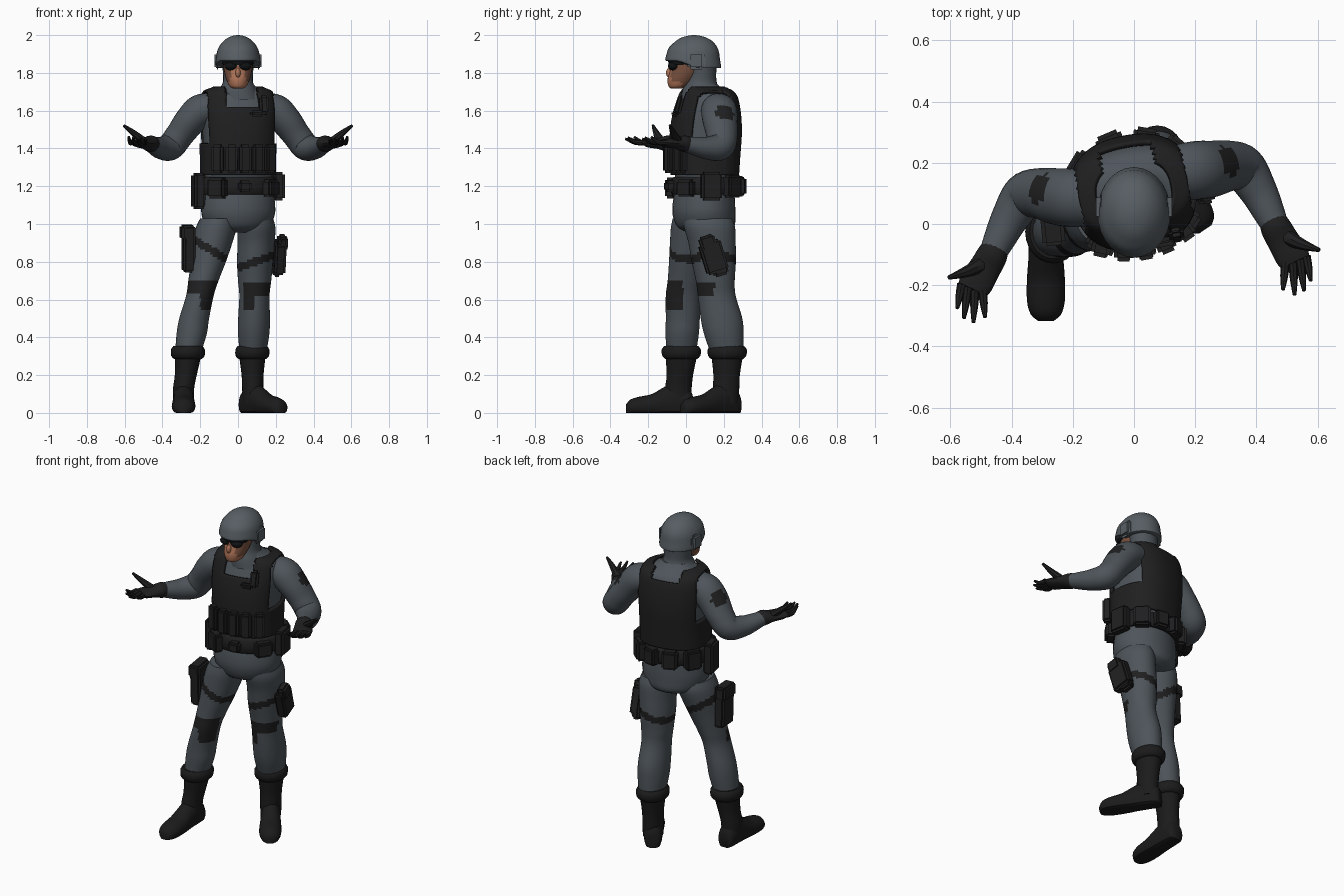
import bpy, bmesh, math
from mathutils import Vector, Matrix

if "Cube" in bpy.data.objects:
    bpy.data.objects.remove(bpy.data.objects["Cube"])

def material(name, rgb):
    m = bpy.data.materials.new(name)
    m.diffuse_color = (*rgb, 1)
    m.use_nodes = True
    m.node_tree.nodes["Principled BSDF"].inputs["Base Color"].default_value = m.diffuse_color
    return m

CLOTH = material("slate_cloth", (0.075, 0.089, 0.102))
SHELL = material("helmet_grey", (0.095, 0.112, 0.125))
BLACK = material("black_gear", (0.014, 0.014, 0.015))
LEATHER = material("boot_black", (0.011, 0.011, 0.011))
LENS = material("dark_lens", (0.005, 0.006, 0.007))
SKIN = material("skin", (0.42, 0.17, 0.095))
SHADE = material("tanned_skin", (0.20, 0.085, 0.05))

TURN = math.radians(11)          # the trunk is turned towards its left

def turned(u, v, z):
    c, s = math.cos(TURN), math.sin(TURN)
    return Vector((u * c - v * s, 0.1 + u * s + v * c, z))

def dense(keys, n):
    """Catmull-Rom interpolation between key tuples."""
    out = []
    for i in range(len(keys) - 1):
        p = [keys[max(0, min(len(keys) - 1, i + d))] for d in (-1, 0, 1, 2)]
        for j in range(n):
            t = j / n
            out.append([0.5 * (2 * b + (c - a) * t + (2 * a - 5 * b + 4 * c - d) * t * t
                               + (3 * b - a - 3 * c + d) * t ** 3) for a, b, c, d in zip(*p)])
    return out + [list(keys[-1])]

def finish(bm, name, mats):
    bmesh.ops.recalc_face_normals(bm, faces=bm.faces)
    me = bpy.data.meshes.new(name)
    bm.to_mesh(me)
    bm.free()
    for m in mats:
        me.materials.append(m)
    ob = bpy.data.objects.new(name, me)
    bpy.context.collection.objects.link(ob)
    return ob

def skin(name, rings, *mats, paint=None, keep=None):
    """Closed surface over point rings; paint picks materials, keep drops faces."""
    bm = bmesh.new()
    loops = [[bm.verts.new(p) for p in r] for r in rings]
    n = len(rings[0])
    for a, b in zip(loops, loops[1:]):
        for i in range(n):
            bm.faces.new((a[i], a[(i + 1) % n], b[(i + 1) % n], b[i]))
    if keep:
        drop = [f for f in bm.faces if not keep(f.calc_center_median())]
        bmesh.ops.delete(bm, geom=drop, context='FACES')
    else:
        bm.faces.new(loops[0])
        bm.faces.new(loops[-1])
    if paint:
        for f in bm.faces:
            f.material_index = int(paint(f.calc_center_median()))
    return finish(bm, name, mats)

def ellipse(x, y, z, rx, ry, n=24, power=2.0, place=lambda x, y, z: Vector((x, y, z))):
    pts = []
    for i in range(n):
        c, s = math.cos(math.tau * i / n), math.sin(math.tau * i / n)
        k = (abs(c) ** power + abs(s) ** power) ** (-1 / power)
        pts.append(place(x + rx * c * k, y + ry * s * k, z))
    return pts

def stack(keys, sub=4, **kw):
    return [ellipse(*k, **kw) for k in dense(keys, sub)]

def tube(keys, sub=4, n=16):
    """Rings across a path; keys are x, y, z, half width, half height."""
    ks = dense(keys, sub)
    pts = [Vector(k[:3]) for k in ks]
    rings = []
    for i, k in enumerate(ks):
        t = (pts[min(i + 1, len(ks) - 1)] - pts[max(i - 1, 0)]).normalized()
        side = t.cross(Vector((0, 0, 1))).normalized()
        up = side.cross(t)
        rings.append([pts[i] + side * k[3] * math.cos(math.tau * j / n)
                      + up * k[4] * math.sin(math.tau * j / n) for j in range(n)])
    return rings

def block(name, loc, size, mat, yaw=0.0, tilt=0.0, bevel=0.012):
    bm = bmesh.new()
    bmesh.ops.create_cube(bm, size=1)
    bmesh.ops.scale(bm, vec=size, verts=bm.verts)
    bmesh.ops.bevel(bm, geom=bm.edges[:], offset=bevel, segments=2, affect='EDGES')
    bm.transform(Matrix.Translation(loc) @ Matrix.Rotation(yaw, 4, 'Z') @ Matrix.Rotation(tilt, 4, 'X'))
    return finish(bm, name, [mat])

def ball(name, loc, size, mat):
    bm = bmesh.new()
    bmesh.ops.create_uvsphere(bm, u_segments=16, v_segments=10, radius=1)
    bm.transform(Matrix.Translation(loc) @ Matrix.Diagonal((*size, 1)))
    return finish(bm, name, [mat])

# Trunk: cloth body and a vest shell around it
trunk = [(0, 0, 1.17, .185, .15), (0, 0, 1.26, .18, .155), (0, 0, 1.36, .18, .162),
         (0, .005, 1.48, .185, .165), (0, .01, 1.58, .19, .155), (0, .015, 1.65, .185, .135),
         (0, .012, 1.69, .165, .115), (0, 0, 1.715, .11, .09), (0, -.01, 1.74, .08, .075)]
skin("torso", stack(trunk, 4, n=32, power=2.4, place=turned), CLOTH)

def vest_area(p):
    c, s = math.cos(TURN), math.sin(TURN)
    u, v = p.x * c + (p.y - .1) * s, -p.x * s + (p.y - .1) * c
    if p.z < 1.42:
        return True
    neck = abs(u) < .09 and p.z > (1.62 if v < 0 else 1.675)
    return abs(u) < .178 and p.z < 1.728 and not neck

shell = [(x, y, z + (.012 if z > 1.6 else 0), a + .02, b + .022) for x, y, z, a, b in trunk[1:]]
vest = skin("vest", stack(shell, 9, n=72, power=2.4, place=turned), BLACK, keep=vest_area)
mod = vest.modifiers.new("thickness", 'SOLIDIFY')
mod.thickness = 0.018

# Vest pouches and chest radio
for i, u in enumerate((-.14, -.07, 0, .07, .14)):
    v = -.185 * math.sqrt(1 - (u / .235) ** 2) - .008
    block(f"vest_pouch_{i}", turned(u, v, 1.345), (.064, .055, .15), BLACK, TURN + u * 3)
block("chest_radio", turned(.07, -.175, 1.585), (.075, .03, .035), BLACK, TURN)
block("chest_patch", turned(.11, -.16, 1.63), (.05, .03, .1), BLACK, TURN, -.25)

# Hips, belt and belt pouches
skin("hips", stack([(0, .01, .955, .10, .10), (0, .005, .985, .165, .15), (0, -.005, 1.05, .195, .165),
                    (0, -.005, 1.12, .195, .163), (0, 0, 1.2, .185, .152)], 4, n=32, place=turned), CLOTH)
skin("belt", stack([(0, 0, 1.155, .195, .162), (0, 0, 1.165, .208, .178), (0, 0, 1.235, .205, .175),
                    (0, 0, 1.25, .19, .16)], 2, n=32, place=turned), BLACK)
for i, (deg, w, h, z) in enumerate(((-40, .1, .11, 1.19), (0, .07, .06, 1.2), (45, .1, .09, 1.19),
                                    (88, .11, .15, 1.2), (128, .1, .12, 1.2), (160, .085, .1, 1.2),
                                    (192, .09, .11, 1.2), (228, .1, .12, 1.2), (272, .11, .19, 1.175))):
    a = math.radians(deg)
    block(f"belt_pouch_{i}", turned(.215 * math.sin(a), -.185 * math.cos(a), z), (w, .06, h), BLACK, TURN + a)

# Legs with painted knee patches and thigh straps
right_leg = [(-.1, .06, 1.03, .1, .13), (-.115, .055, .98, .108, .135), (-.135, .04, .9, .105, .125),
             (-.157, .02, .8, .093, .11), (-.183, 0, .7, .08, .097), (-.202, -.015, .62, .073, .092),
             (-.232, -.017, .5, .079, .09), (-.245, -.02, .42, .08, .088), (-.262, -.025, .33, .07, .08)]
left_leg = [(.095, .115, 1.03, .09, .13), (.098, .125, .98, .1, .135), (.096, .138, .9, .098, .125),
            (.09, .147, .8, .095, .117), (.088, .155, .7, .088, .103), (.087, .163, .62, .08, .1),
            (.085, .188, .5, .084, .11), (.083, .2, .42, .083, .105), (.08, .215, .33, .072, .09)]

def right_paint(p):
    strap = abs(p.z - .87 + .6 * (p.x + .155)) < .024
    pad = p.y < -.015 and (.635 < p.z < .705 or (.54 < p.z < .64 and -.2 < p.x))
    return strap or pad

def left_paint(p):
    strap = abs(p.z - .80 - .35 * (p.x - .09)) < .022
    pad = p.y < .15 and (.625 < p.z < .69 or (.545 < p.z < .63 and p.x < .09)) and p.x > .03
    return strap or pad

skin("right_leg", stack(right_leg, 8, n=40), CLOTH, BLACK, paint=right_paint)
skin("left_leg", stack(left_leg, 8, n=40), CLOTH, BLACK, paint=left_paint)

# Boots: cuff, shaft and a flat-soled foot pointing along a heading
def boot(side, top, ankle, heading):
    tx, ty = top
    ax, ay = ankle
    skin(side + "_boot_cuff", stack([(tx, ty, .285, .072, .083), (tx, ty, .3, .088, .1),
                                     (tx, ty, .335, .09, .104), (tx, ty, .355, .076, .088)], 2), LEATHER)
    skin(side + "_boot_shaft", stack([(ax, ay, .05, .054, .066), (ax, ay, .13, .056, .07),
                                      ((ax + tx) / 2, (ay + ty) / 2, .2, .058, .07),
                                      (tx, ty, .3, .07, .083)], 3), LEATHER)
    rings = []
    c, s = math.cos(heading), math.sin(heading)
    for f, w, h in dense([(-.078, .03, .08), (-.062, .048, .12), (0, .055, .165), (.07, .057, .14),
                          (.14, .062, .1), (.21, .062, .085), (.255, .05, .07), (.277, .025, .045)], 3):
        ring = []
        for i in range(20):
            q = math.tau * i / 20
            z = max(0, h * (.4 + .6 * math.sin(q)))
            x = w * math.cos(q)
            ring.append((ax + x * c + f * s, ay + x * s - f * c, z))
        rings.append(ring)
    skin(side + "_boot_foot", rings, LEATHER)

boot("right", (-.265, -.025), (-.288, -.04), math.radians(0))
boot("left", (.076, .218), (.078, .212), math.radians(34))

# Thigh holster and thigh pouch
block("left_holster", (.218, .145, .825), (.06, .12, .17), BLACK, .15, .3)
block("left_holster_grip", (.235, .115, .90), (.05, .085, .08), BLACK, .15, .3)
block("left_holster_tip", (.205, .18, .76), (.045, .08, .07), BLACK, .15, .3)
block("right_thigh_pouch", (-.262, .0, .87), (.065, .13, .25), BLACK, .1, .05)
block("right_thigh_pouch_flap", (-.272, .0, .955), (.065, .14, .08), BLACK, .1, .05)

# Arms and gloved hands, palms up; dy carries the trunk turn
for side, s, dy in (("right", -1, 0), ("left", 1, .09)):
    def P(x, y, z, a, b):
        return (s * x, y + dy, z, a, b)
    patch = Vector((s * .305, .115 + dy, 1.585))
    skin(side + "_arm", tube([P(.12, .08, 1.615, .085, .075), P(.195, .085, 1.60, .095, .088),
                              P(.25, .09, 1.55, .093, .083), P(.31, .1, 1.47, .083, .075),
                              P(.358, .09, 1.41, .075, .073), P(.405, .02, 1.402, .062, .06),
                              P(.44, -.05, 1.414, .052, .048), P(.468, -.11, 1.428, .042, .037)], 6, 28),
         CLOTH, BLACK, paint=lambda p: (p - patch).length < .052)
    skin(side + "_glove_palm", tube([P(.452, -.07, 1.418, .042, .04), P(.463, -.1, 1.425, .05, .044),
                                     P(.485, -.14, 1.426, .052, .03), P(.515, -.19, 1.428, .056, .024),
                                     P(.528, -.215, 1.432, .05, .016)], 3), BLACK)
    for i, (bx, by, tx, ty, tz) in enumerate(((.563, -.195, .578, -.275, 1.462), (.543, -.205, .556, -.308, 1.458),
                                              (.52, -.215, .525, -.322, 1.452), (.495, -.215, .487, -.305, 1.45))):
        skin(f"{side}_finger_{i}", tube([P(bx, by, 1.432, .015, .015),
                                         P((bx + tx) / 2, (by + ty) / 2, 1.432, .013, .013),
                                         P(tx, ty, tz, .006, .006)], 3, 8), BLACK)
    skin(side + "_thumb", tube([P(.495, -.13, 1.435, .026, .022), P(.545, -.155, 1.475, .019, .018),
                                P(.605, -.175, 1.522, .007, .007)], 3, 8), BLACK)

# Neck and face
skin("neck", stack([(.01, .085, 1.66, .115, .11), (0, .08, 1.71, .1, .1), (0, .08, 1.75, .08, .083),
                    (0, .085, 1.8, .08, .075), (0, .085, 1.87, .085, .08)], 4), CLOTH)
skin("face", stack([(0, -.05, 1.718, .028, .03), (0, -.04, 1.73, .046, .053), (0, -.022, 1.765, .062, .076),
                    (0, 0, 1.81, .074, .086), (0, .01, 1.86, .08, .09), (0, .02, 1.9, .08, .09)], 4),
     SKIN, SHADE, paint=lambda p: p.y > -.025 or (abs(p.x) > .04 and p.z > 1.76))
ball("nose", (0, -.088, 1.80), (.014, .018, .026), SKIN)

# Glasses
for s in (-1, 1):
    ball("lens", (s * .036, -.066, 1.836), (.036, .03, .023), LENS)
skin("glasses_frame", stack([(0, -.03, 1.842, .08, .06), (0, -.03, 1.866, .084, .066)], 1), LENS)

# Helmet with raised front rim, and ear cups
def rim(x, y, z):
    t = max(0, (1.96 - z) / .14)
    front = max(0, min(1, (.06 - y) / .1))
    return Vector((x, y, z + .04 * t * front))

skin("helmet", stack([(0, .04, 1.825, .114, .142), (0, .038, 1.832, .12, .148), (0, .038, 1.87, .117, .142),
                      (0, .04, 1.92, .108, .132), (0, .042, 1.96, .085, .106), (0, .042, 1.985, .055, .07),
                      (0, .042, 1.997, .025, .03), (0, .042, 2.0, .004, .005)], 3, n=28, place=rim), SHELL)
for s in (-1, 1):
    block("ear_cup", (s * .108, .055, 1.865), (.034, .092, .095), SHELL, bevel=.015)

bpy.ops.object.select_all(action='SELECT')
bpy.context.view_layer.objects.active = vest
bpy.ops.object.shade_smooth_by_angle(angle=math.radians(40))
